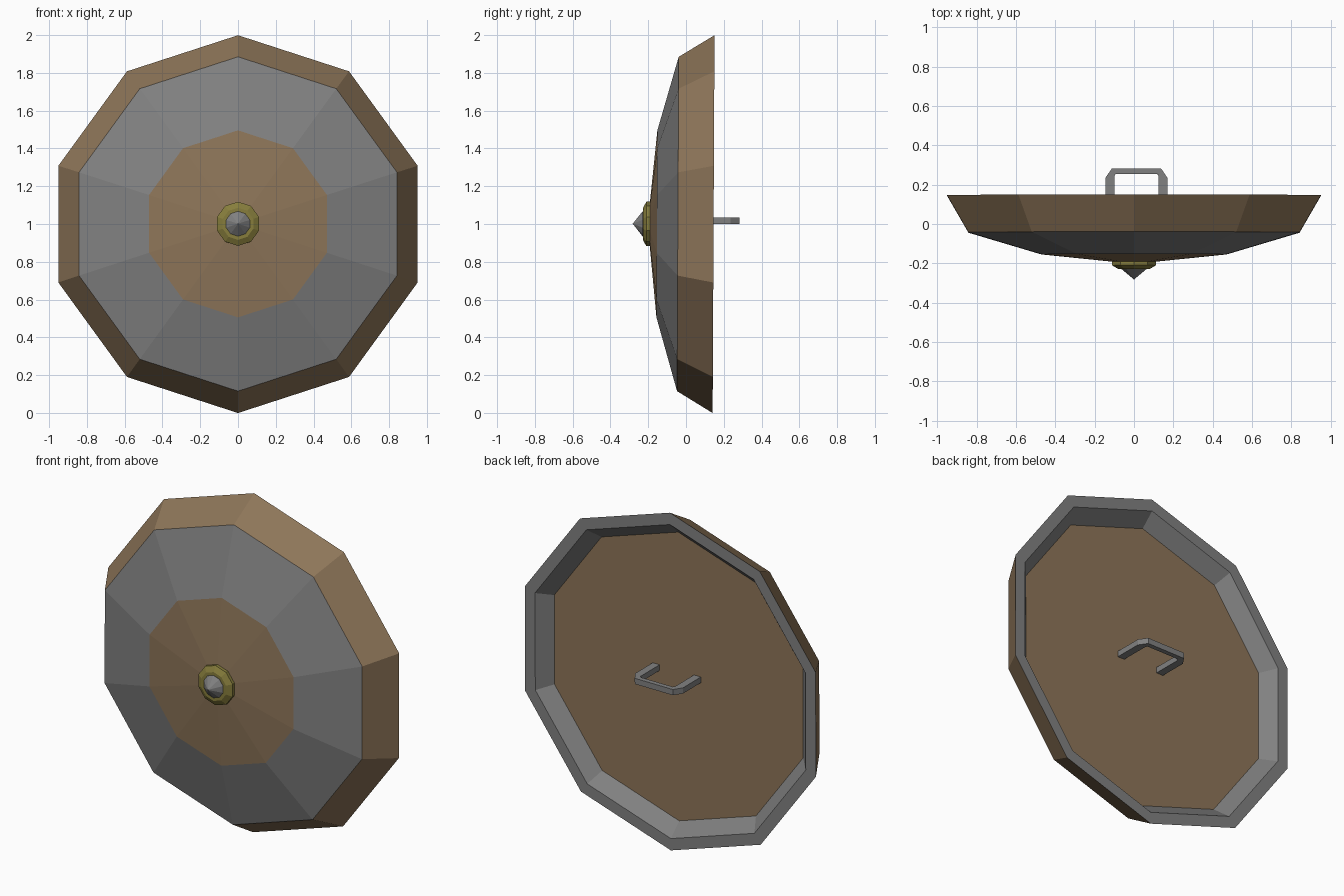
import bpy, bmesh, math
from mathutils import Matrix

if "Cube" in bpy.data.objects:
    bpy.data.objects.remove(bpy.data.objects["Cube"])

SIDES = 10
# slight backward lean of the whole shield about its centre
LEAN = Matrix.Translation((0, 0, 1)) @ Matrix.Rotation(-0.005, 4, 'X')


def material(name, rgb):
    m = bpy.data.materials.new(name)
    m.diffuse_color = (*rgb, 1)
    m.use_nodes = True
    m.node_tree.nodes["Principled BSDF"].inputs["Base Color"].default_value = m.diffuse_color
    return m


wood = material("brown_wood", (0.27, 0.18, 0.10))
steel = material("grey_steel", (0.22, 0.22, 0.22))
brass = material("dull_brass", (0.24, 0.205, 0.045))


def finish(bm, name, mats):
    bmesh.ops.recalc_face_normals(bm, faces=bm.faces)
    bm.transform(LEAN)
    me = bpy.data.meshes.new(name)
    bm.to_mesh(me)
    bm.free()
    for m in mats:
        me.materials.append(m)
    ob = bpy.data.objects.new(name, me)
    bpy.context.collection.objects.link(ob)
    return ob


def lathe(name, profile, mats, bands):
    """Spin (radius, y) points round the y axis; bands = material per strip."""
    bm = bmesh.new()
    rings = []
    for r, y in profile:
        if r == 0:
            rings.append([bm.verts.new((0, y, 0))] * SIDES)
        else:
            angles = [math.pi / 2 + math.tau * k / SIDES for k in range(SIDES)]
            rings.append([bm.verts.new((r * math.cos(a), y, r * math.sin(a))) for a in angles])
    for a, b, mat in zip(rings, rings[1:], bands):
        for k in range(SIDES):
            j = (k + 1) % SIDES
            quad = list(dict.fromkeys((a[k], a[j], b[j], b[k])))
            bm.faces.new(quad).material_index = mat
    return finish(bm, name, mats)


# Dished body: wooden centre, steel band, wooden rim, steel back edge, wooden back
lathe("shield_body",
      [(0, -0.203), (0.495, -0.154), (0.885, -0.043), (1.0, 0.146),
       (0.93, 0.146), (0.855, 0.068), (0, 0.068)],
      [wood, steel], [0, 1, 0, 1, 1, 0])

# Brass collar and steel spike in the middle of the front
lathe("boss_collar",
      [(0, -0.18), (0.117, -0.18), (0.117, -0.21), (0.085, -0.228), (0, -0.228)],
      [brass], [0] * 4)
lathe("boss_spike", [(0, -0.21), (0.066, -0.21), (0.066, -0.23), (0, -0.282)],
      [steel], [0] * 3)

# Grip: flat U-shaped bar with clipped outer corners
outer = [(-0.145, 0.06), (-0.145, 0.235), (-0.112, 0.283),
         (0.137, 0.283), (0.17, 0.235), (0.17, 0.06)]
inner = [(-0.1, 0.06), (-0.1, 0.245), (-0.092, 0.255),
         (0.117, 0.255), (0.125, 0.245), (0.125, 0.06)]
bm = bmesh.new()
loops = []
for pts, z in ((outer, 0.002), (outer, 0.036), (inner, 0.036), (inner, 0.002)):
    loops.append([bm.verts.new((x, y, z)) for x, y in pts])
for i in range(4):
    a, b = loops[i], loops[(i + 1) % 4]
    for k in range(len(outer) - 1):
        bm.faces.new((a[k], a[k + 1], b[k + 1], b[k]))
for end in (0, -1):
    bm.faces.new([loop[end] for loop in loops])
finish(bm, "hand_grip", [steel])
